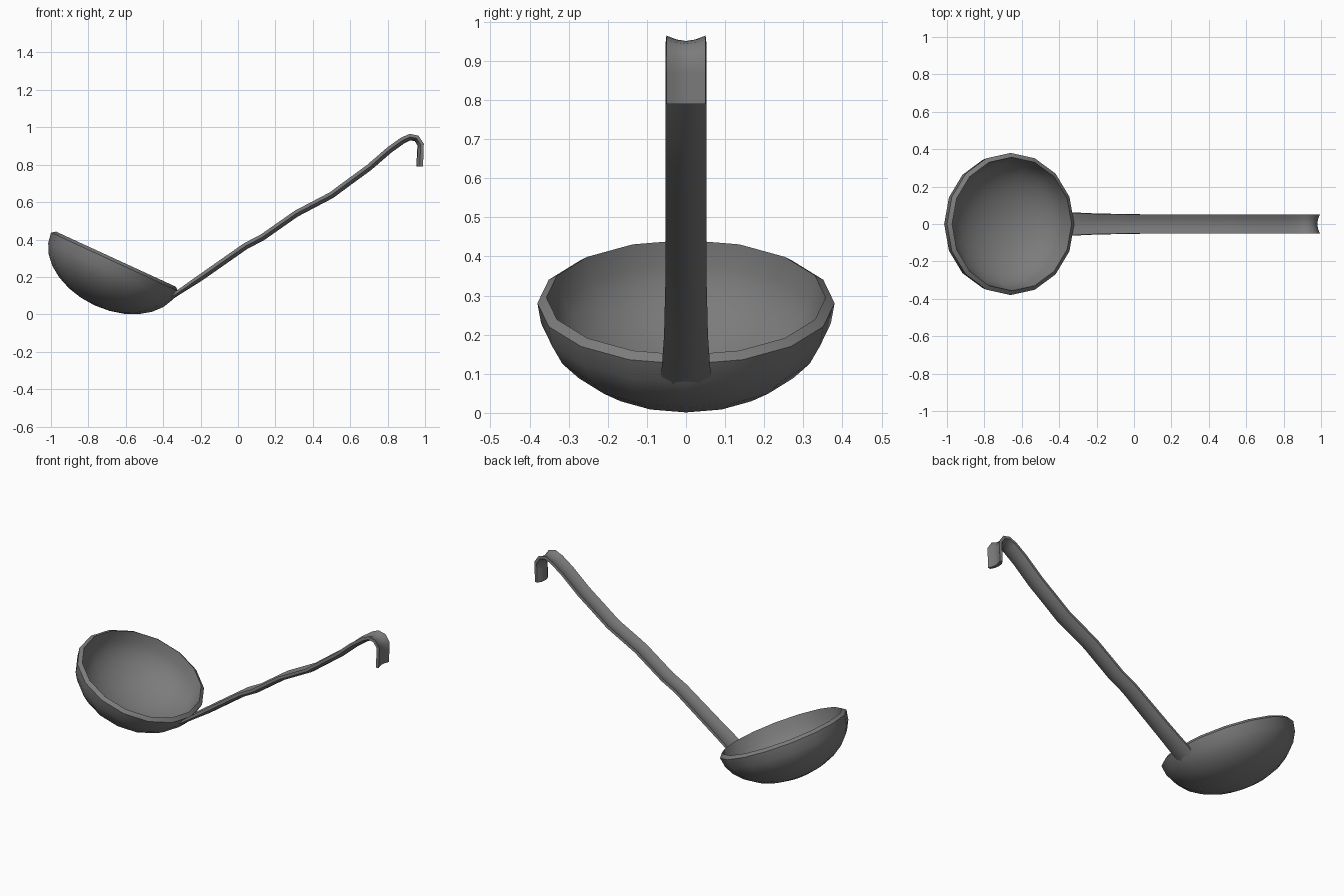
import bpy, bmesh, math
from mathutils import Matrix, Vector

if "Cube" in bpy.data.objects:
    bpy.data.objects.remove(bpy.data.objects["Cube"])

steel = bpy.data.materials.new("grey_steel")
steel.diffuse_color = (0.2, 0.2, 0.2, 1)
steel.use_nodes = True
steel.node_tree.nodes["Principled BSDF"].inputs["Base Color"].default_value = steel.diffuse_color


def finish(bm, name, angle):
    bmesh.ops.recalc_face_normals(bm, faces=bm.faces)
    me = bpy.data.meshes.new(name)
    bm.to_mesh(me)
    bm.free()
    ob = bpy.data.objects.new(name, me)
    bpy.context.collection.objects.link(ob)
    me.materials.append(steel)
    bpy.ops.object.select_all(action='DESELECT')
    ob.select_set(True)
    bpy.context.view_layer.objects.active = ob
    bpy.ops.object.shade_smooth_by_angle(angle=math.radians(angle))
    return ob


def bridge(bm, a, b):
    n = len(a)
    for i in range(n):
        j = (i + 1) % n
        bm.faces.new((a[i], a[j], b[j], b[i]))


# Bowl: 16-sided lathe of outer shell, rim and inner shell, tilted
SIDES, RINGS = 16, 7
profile = []
for k in range(RINGS):                       # outer, bottom to rim
    t = math.pi / 2 * (1 - (k + 1) / RINGS)
    profile.append((0.38 * math.cos(t), -0.006 - 0.256 * math.sin(t)))
profile.append((0.357, 0.010))
for k in range(1, RINGS):                    # inner, rim to bottom
    t = math.pi / 2 * k / RINGS
    profile.append((0.352 * math.cos(t), -0.232 * math.sin(t)))

bm = bmesh.new()
rings = []
for r, z in profile:
    rings.append([bm.verts.new((r * 0.985 * math.cos(2 * math.pi * i / SIDES),
                                r * math.sin(2 * math.pi * i / SIDES), z))
                  for i in range(SIDES)])
for a, b in zip(rings, rings[1:]):
    bridge(bm, a, b)
for ring, z in ((rings[0], -0.262), (rings[-1], -0.232)):
    c = bm.verts.new((0, 0, z))
    for i in range(SIDES):
        bm.faces.new((ring[i], ring[(i + 1) % SIDES], c))
tilt = math.radians(24.7)
bm.transform(Matrix.Translation((-0.657, 0, 0.286)) @ Matrix.Rotation(tilt, 4, 'Y'))
finish(bm, "bowl", 50)

# Handle: channelled strip swept along a slightly wavy path, ending in a hook
path = [(-0.40, 0.062), (-0.33, 0.110), (-0.20, 0.197), (0.04, 0.365), (0.13, 0.412),
        (0.31, 0.538), (0.50, 0.638), (0.60, 0.712), (0.70, 0.785),
        (0.81, 0.880), (0.88, 0.930), (0.92, 0.948), (0.955, 0.941),
        (0.977, 0.908), (0.975, 0.87), (0.972, 0.79)]
section = [(-0.05, 0.017), (-0.025, 0.007), (0, 0.003), (0.025, 0.007), (0.05, 0.017),
           (0.052, 0.0), (0.028, -0.014), (0, -0.018), (-0.028, -0.014), (-0.052, 0.0)]
bm = bmesh.new()
pts = [Vector((x, 0, z)) for x, z in path]
rings = []
for i, p in enumerate(pts):
    d = Vector((0, 0, 0))
    if i > 0:
        d += (p - pts[i - 1]).normalized()
    if i < len(pts) - 1:
        d += (pts[i + 1] - p).normalized()
    d.normalize()
    n = Vector((-d.z, 0, d.x))
    w = 1.2 if i < 2 else (1.08 if i == 2 else 1.0)   # flare at the bowl
    h = 0.75 if i < 2 else 1.0
    rings.append([bm.verts.new(p + n * v * h + Vector((0, u * w, 0))) for u, v in section])
for a, b in zip(rings, rings[1:]):
    bridge(bm, a, b)
bm.faces.new(rings[0])
bm.faces.new(rings[-1])
finish(bm, "hooked_handle", 50)
